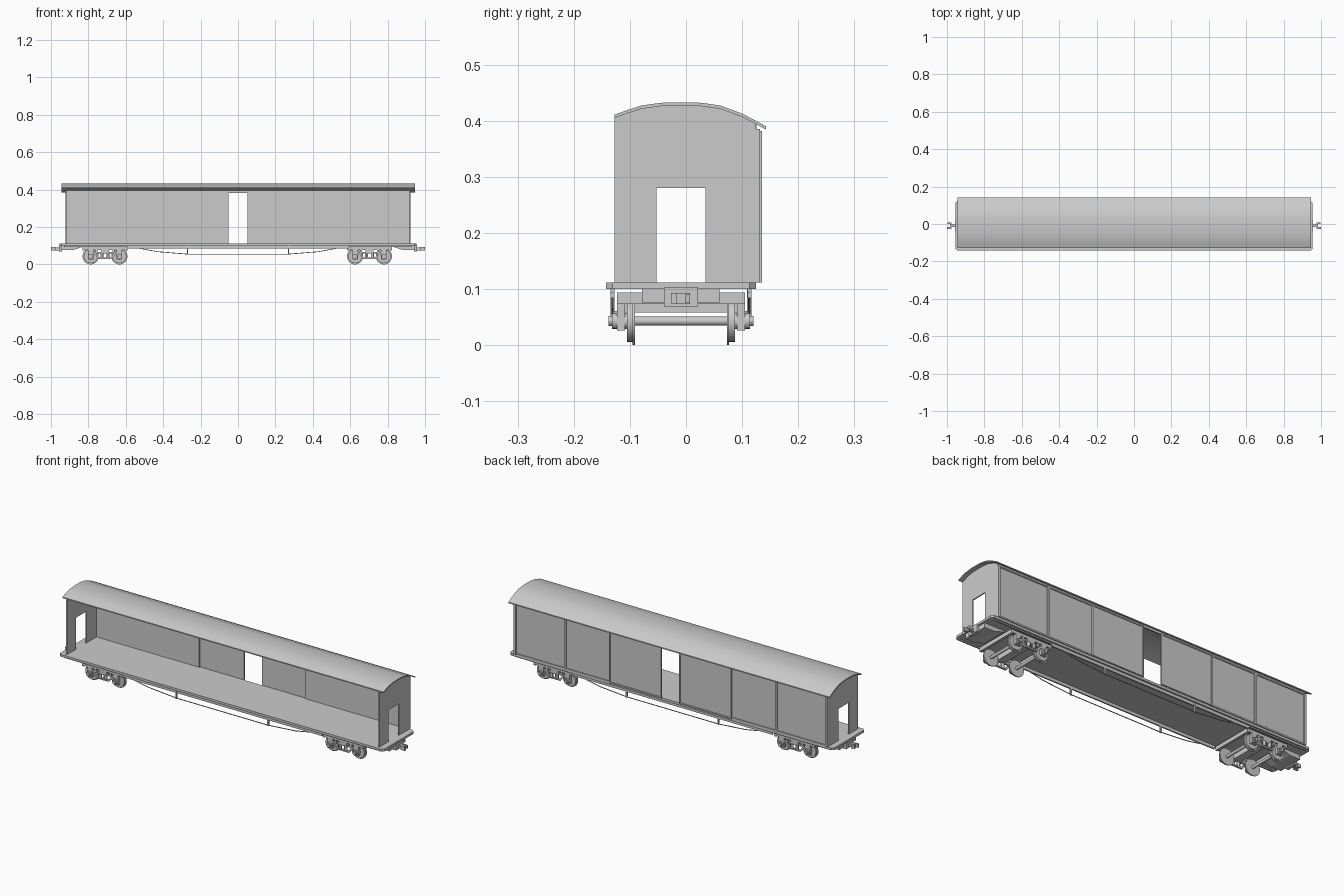
import bpy, bmesh, math
from mathutils import Matrix, Vector

if "Cube" in bpy.data.objects:
    bpy.data.objects.remove(bpy.data.objects["Cube"])

YC = -0.009          # centre line of the chassis
grey = bpy.data.materials.new("light_grey")
grey.diffuse_color = (0.6, 0.6, 0.6, 1)
grey.use_nodes = True
grey.node_tree.nodes["Principled BSDF"].inputs["Base Color"].default_value = grey.diffuse_color


def finish(name, bm, smooth=False):
    bmesh.ops.recalc_face_normals(bm, faces=bm.faces)
    me = bpy.data.meshes.new(name)
    bm.to_mesh(me)
    bm.free()
    me.materials.append(grey)
    if smooth:
        me.shade_smooth()
        me.set_sharp_from_angle(angle=math.radians(30))
    ob = bpy.data.objects.new(name, me)
    bpy.context.collection.objects.link(ob)
    return ob


def add_box(bm, x0, x1, y0, y1, z0, z1):
    m = Matrix.Translation(((x0 + x1) / 2, (y0 + y1) / 2, (z0 + z1) / 2))
    m = m @ Matrix.Diagonal((abs(x1 - x0), abs(y1 - y0), abs(z1 - z0), 1))
    bmesh.ops.create_cube(bm, size=1, matrix=m)


def boxes(name, *dims):
    bm = bmesh.new()
    for d in dims:
        add_box(bm, *d)
    return finish(name, bm)


def add_prism(bm, pts, depth):
    """Closed outline of 3D points, extruded along a vector."""
    f = bm.faces.new([bm.verts.new(p) for p in pts])
    r = bmesh.ops.extrude_face_region(bm, geom=[f])
    vs = [g for g in r["geom"] if isinstance(g, bmesh.types.BMVert)]
    bmesh.ops.translate(bm, verts=vs, vec=depth)


def add_cyl(bm, c, r, length, axis="Y", n=24, r2=None):
    rot = {"X": Matrix.Rotation(math.pi / 2, 4, "Y"), "Z": Matrix(),
           "Y": Matrix.Rotation(-math.pi / 2, 4, "X")}[axis]
    bmesh.ops.create_cone(bm, cap_ends=True, segments=n, radius1=r,
                          radius2=r if r2 is None else r2, depth=length,
                          matrix=Matrix.Translation(c) @ rot)


# Roof shell: arched, cut short on the open front side
arch = [(-0.127, 0.411), (-0.105, 0.419), (-0.08, 0.427), (-0.045, 0.432), (-0.009, 0.433),
        (0.027, 0.432), (0.062, 0.427), (0.102, 0.412), (0.143, 0.390)]
bm = bmesh.new()
outline = arch + [(y, z - 0.006) for y, z in reversed(arch)]
add_prism(bm, [(-0.945, y, z) for y, z in outline], Vector((1.89, 0, 0)))
finish("roof", bm, True)

# Floor with clipped corners
bm = bmesh.new()
c = 0.012
plan = [(-0.955, -0.143 + c), (-0.955 + c, -0.143), (0.955 - c, -0.143), (0.955, -0.143 + c),
        (0.955, 0.125 - c), (0.955 - c, 0.125), (-0.955 + c, 0.125), (-0.955, 0.125 - c)]
add_prism(bm, [(x, y, 0.100) for x, y in plan], Vector((0, 0, 0.012)))
finish("floor", bm)

# End walls with a doorway, topped by the roof curve
for side, name in ((-1, "left"), (1, "right")):
    bm = bmesh.new()
    top = [(-0.127, 0.406)] + [(y, z - 0.005) for y, z in arch[1:-1]] + [(0.125, 0.395)]
    prof = [(-0.053, 0.112), (-0.127, 0.112)] + top + [
        (0.125, 0.112), (0.035, 0.112), (0.035, 0.28), (-0.053, 0.28)]
    add_prism(bm, [(side * 0.922, y, z) for y, z in prof], Vector((-side * 0.006, 0, 0)))
    finish(name + "_end_wall", bm)

# Back wall with door opening, outer posts and sliding doors
for s, name in ((-1, "left"), (1, "right")):
    boxes(name + "_back_wall", (s * 0.312, s * 0.92, 0.119, 0.125, 0.112, 0.396))
    rails = [(s * a, s * (a + 0.012), 0.125, 0.132, 0.112, 0.385) for a in (0.615, 0.91)]
    rails += [(s * 0.35, s * 0.92, 0.125, 0.130, z, z + 0.008) for z in (0.112, 0.377)]
    boxes(name + "_wall_frame", *rails)
    boxes(name + "_sliding_door", (s * 0.052, s * 0.36, 0.126, 0.131, 0.112, 0.382),
          *[(s * a, s * (a + 0.008), 0.126, 0.135, 0.112, 0.382) for a in (0.052, 0.352)],
          *[(s * 0.052, s * 0.36, 0.126, 0.135, z, z + 0.007) for z in (0.112, 0.375)])
boxes("door_lintel", (-0.36, 0.36, 0.119, 0.126, 0.381, 0.396))

# Side sills, queen posts and truss rods
for s, name in ((-1, "front"), (1, "back")):
    y = YC + s * 0.122
    boxes(name + "_sill", (-0.59, 0.59, y - 0.0035, y + 0.0035, 0.084, 0.1),
          (-0.93, 0.93, y - 0.0035, y + 0.0035, 0.094, 0.1))
    boxes(name + "_queen_posts", *[(x - 0.004, x + 0.004, y - 0.004, y + 0.004, 0.052, 0.1)
                                   for x in (-0.27, 0.27)])
    cu = bpy.data.curves.new(name + "_truss_rod", "CURVE")
    cu.dimensions = "3D"
    cu.bevel_depth = 0.0022
    cu.bevel_resolution = 1
    cu.materials.append(grey)
    path = [(-0.6, 0.1), (-0.43, 0.068), (-0.27, 0.055),
            (0.27, 0.055), (0.43, 0.068), (0.6, 0.1)]
    sp = cu.splines.new("POLY")
    sp.points.add(len(path) - 1)
    for p, (x, z) in zip(sp.points, path):
        p.co = (x, y, z, 1)
    bpy.context.collection.objects.link(bpy.data.objects.new(name + "_truss_rod", cu))

# Couplers and tapered draft gear at both ends
for s, name in ((-1, "left"), (1, "right")):
    bm = bmesh.new()
    side = [(0.83, 0.1), (0.83, 0.094), (0.885, 0.076), (0.945, 0.076), (0.945, 0.1)]
    add_prism(bm, [(s * x, YC - 0.069, z) for x, z in side], Vector((0, 0.138, 0)))
    finish(name + "_draft_beam", bm)
    bm = bmesh.new()
    add_box(bm, s * 0.94, s * 0.958, YC - 0.03, YC + 0.03, 0.069, 0.104)
    add_box(bm, s * 0.955, s * 0.977, YC - 0.007, YC + 0.007, 0.075, 0.091)
    add_box(bm, s * 0.975, s * 0.985, YC - 0.018, YC + 0.016, 0.073, 0.093)
    add_box(bm, s * 0.983, s * 1.0, YC - 0.018, YC - 0.008, 0.073, 0.093)
    add_box(bm, s * 0.983, s * 0.996, YC + 0.008, YC + 0.016, 0.075, 0.091)
    finish(name + "_coupler", bm)

# Bogies
for cx, name in ((-0.711, "left"), (0.703, "right")):
    axles = (cx - 0.077, cx + 0.077)
    # wheelsets: axle, flange and tread
    bm = bmesh.new()
    for ax in axles:
        add_cyl(bm, (ax, YC, 0.043), 0.008, 0.19, n=16)
        for s in (-1, 1):
            add_cyl(bm, (ax, YC + s * 0.084, 0.043), 0.043, 0.004, n=32)
            add_cyl(bm, (ax, YC + s * 0.0905, 0.043), 0.037, 0.011, n=32)
            add_cyl(bm, (ax, YC + s * 0.097, 0.043), 0.014, 0.006, n=16)
    finish(name + "_wheelsets", bm, True)
    # top frame, end beams and bolster
    bm = bmesh.new()
    for s in (-1, 1):
        add_box(bm, cx - 0.12, cx + 0.12, YC + s * 0.104, YC + s * 0.114, 0.078, 0.093)
        add_box(bm, cx + s * 0.108, cx + s * 0.12, YC - 0.114, YC + 0.114, 0.073, 0.094)
    add_box(bm, cx - 0.022, cx + 0.022, YC - 0.114, YC + 0.114, 0.058, 0.09)
    add_cyl(bm, (cx, YC, 0.094), 0.025, 0.014, "Z", 16)
    finish(name + "_bogie_frame", bm, True)
    # side trusses, axle boxes and springs
    bm = bmesh.new()
    for s in (-1, 1):
        y = YC + s * 0.104
        bar = [(-0.06, 0.058), (-0.035, 0.03), (0.035, 0.03), (0.06, 0.058),
               (0.05, 0.062), (0.03, 0.038), (-0.03, 0.038), (-0.05, 0.062)]
        add_prism(bm, [(cx + x, y, z) for x, z in bar], Vector((0, s * 0.010, 0)))
        add_box(bm, cx - 0.09, cx + 0.09, y, y + s * 0.008, 0.058, 0.066)
        for ax in axles:
            add_box(bm, ax - 0.015, ax + 0.015, y - s * 0.004, y + s * 0.010, 0.026, 0.08)
            add_cyl(bm, (ax, y + s * 0.014, 0.043), 0.014, 0.010, n=12)
            add_cyl(bm, (ax, y + s * 0.022, 0.043), 0.009, 0.006, n=12)
        for dx in (-0.016, 0.016):
            add_cyl(bm, (cx + dx, y + s * 0.008, 0.049), 0.009, 0.024, "Z", 12)
        for dx in (-0.045, 0.045):
            add_box(bm, cx + dx - 0.005, cx + dx + 0.005, y, y + s * 0.01, 0.06, 0.08)
    finish(name + "_side_trusses", bm, True)
